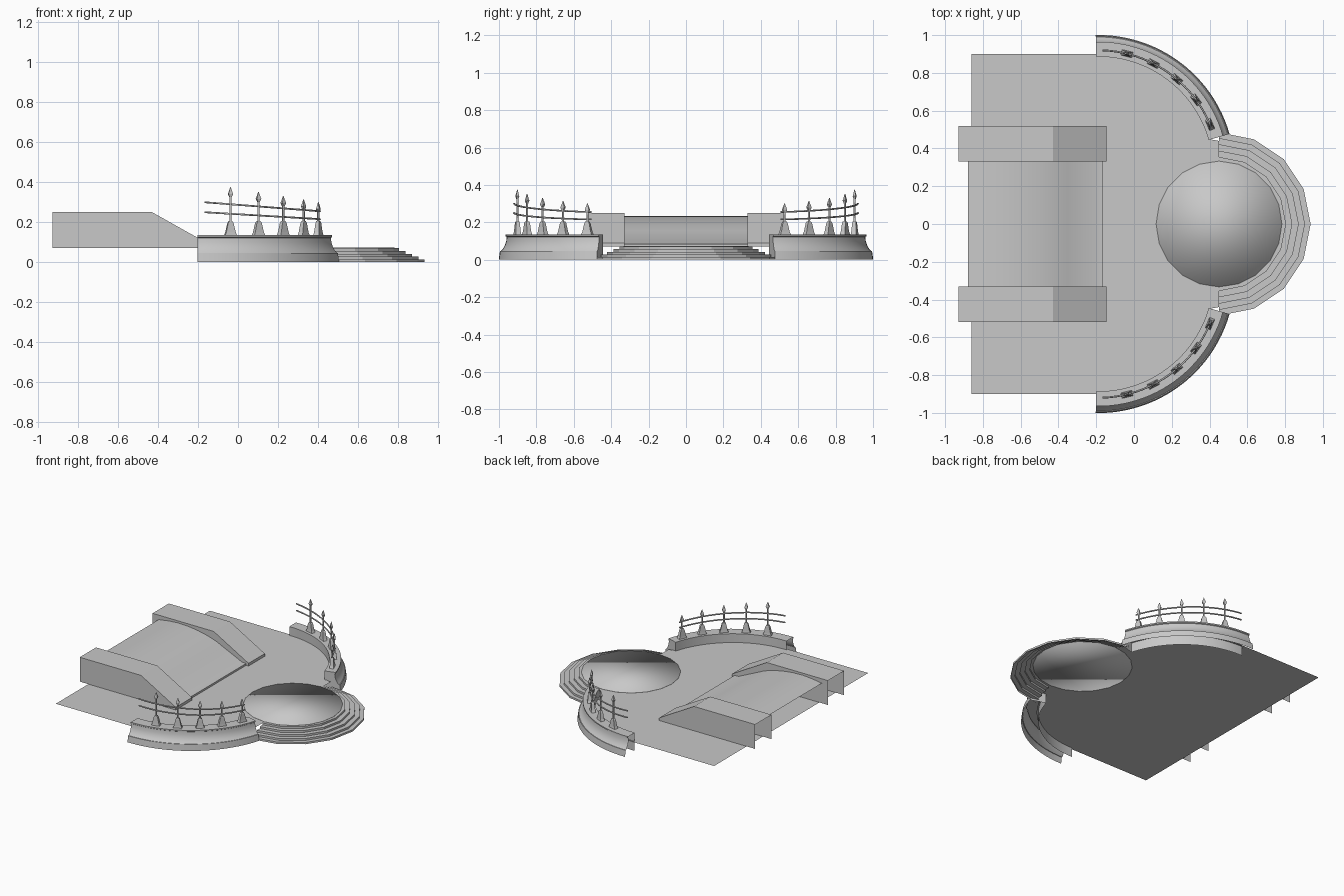
import bpy, bmesh
from math import sin, cos, radians, pi
from mathutils import Matrix, Vector

if "Cube" in bpy.data.objects:
    bpy.data.objects.remove(bpy.data.objects["Cube"], do_unlink=True)

stone = bpy.data.materials.new("grey_stone")
stone.use_nodes = True
GREY = (0.58, 0.58, 0.58, 1)
stone.diffuse_color = GREY
stone.node_tree.nodes["Principled BSDF"].inputs["Base Color"].default_value = GREY

CX, CY = -0.19, 0.277      # centre of the curved wall
FLOOR = 0.07
RAIL_R = 0.643


def finish(name, bm, smooth=None, mirror=False, fix=True):
    if fix:
        bmesh.ops.recalc_face_normals(bm, faces=bm.faces[:])
    me = bpy.data.meshes.new(name)
    bm.to_mesh(me)
    bm.free()
    me.materials.append(stone)
    ob = bpy.data.objects.new(name, me)
    bpy.context.scene.collection.objects.link(ob)
    if smooth:
        bpy.ops.object.select_all(action='DESELECT')
        ob.select_set(True)
        bpy.context.view_layer.objects.active = ob
        bpy.ops.object.shade_smooth_by_angle(angle=radians(smooth))
    if mirror:
        mod = ob.modifiers.new("Mirror", 'MIRROR')
        mod.use_axis = (False, True, False)
        mod.use_mirror_merge = False
    return ob


def loft(sections, closed=False, cap_start=False, cap_end=False):
    """Skin a list of equal-length point rows."""
    bm = bmesh.new()
    rows = [[bm.verts.new(p) for p in s] for s in sections]
    n = len(rows[0])
    for a, b in zip(rows, rows[1:]):
        for i in range(n if closed else n - 1):
            j = (i + 1) % n
            bm.faces.new((a[i], a[j], b[j], b[i]))
    if cap_start:
        bm.faces.new(rows[0])
    if cap_end:
        bm.faces.new(rows[-1])
    return bm


def around(r, deg, z=0.0, cx=CX, cy=CY):
    a = radians(deg)
    return Vector((cx + r * cos(a), cy + r * sin(a), z))


def spread(a, b, n):
    return [a + (b - a) * i / n for i in range(n + 1)]


# Floor slab: straight at the back, following the curved walls at the front
half = [Vector((-0.86, 0.9, FLOOR)), Vector((-0.2, 0.9, FLOOR))]
half += [around(0.62, d, FLOOR) for d in spread(90, 16, 16)]
half += [Vector((0.45, 0.44, FLOOR))]
bm = bmesh.new()
outline = half + [Vector((p.x, -p.y, p.z)) for p in reversed(half)]
face = bm.faces.new([bm.verts.new(p) for p in outline])
face.normal_update()
if face.normal.z < 0:
    face.normal_flip()
finish("floor", bm, fix=False)

# Curved retaining walls with a lip, a cove and a plinth
wall_profile = [(0.609, 0), (0.609, 0.135), (0.688, 0.135), (0.688, 0.126),
                (0.682, 0.122), (0.684, 0.1), (0.691, 0.078), (0.701, 0.06),
                (0.713, 0.046), (0.718, 0.046), (0.724, 0)]
bm = loft([[around(r, d, z) for r, z in wall_profile] for d in spread(16, 91, 24)],
          cap_start=True)
finish("curved_wall", bm, smooth=30, mirror=True)

# Half-round steps
step_profile = []
radii = [0.485, 0.455, 0.422, 0.388, 0.355]
for i, r in enumerate(radii):
    step_profile += [(r, FLOOR * i / 5), (r, FLOOR * (i + 1) / 5)]
step_profile.append((0.3, FLOOR))
bm = loft([[around(r, d, z, 0.45, 0) for r, z in step_profile] for d in spread(-90, 90, 8)])
finish("round_steps", bm)

# Round slab on the steps, softly shaded across its rim
bm = bmesh.new()
bmesh.ops.create_cone(bm, cap_ends=True, segments=20, radius1=0.333, radius2=0.333,
                      depth=0.008, matrix=Matrix.Translation((0.45, 0, FLOOR)))
for f in bm.faces:
    f.smooth = True
finish("round_slab", bm)

# Side blocks of the ramp: hollow, open below and at the back
block_side = [(-0.93, 0.25), (-0.43, 0.25), (-0.145, 0.09), (-0.145, FLOOR)]
bm = bmesh.new()
inner, outer = [[bm.verts.new((x, y, z)) for x, z in block_side + [(-0.93, FLOOR)]]
                for y in (0.33, 0.52)]
bm.faces.new(inner)
bm.faces.new(outer)
for i in range(3):
    bm.faces.new((inner[i], inner[i + 1], outer[i + 1], outer[i]))
finish("ramp_side_block", bm, mirror=True)

# Ramp deck between the blocks
deck = [(-0.88, 0.217), (-0.8, 0.229), (-0.72, 0.235), (-0.64, 0.232), (-0.56, 0.222),
        (-0.48, 0.205), (-0.41, 0.183), (-0.354, 0.157), (-0.2, 0.086),
        (-0.165, 0.084), (-0.165, FLOOR)]
bm = loft([[Vector((x, y, z)) for x, z in deck] for y in (0.33, -0.33)])
for f in bm.faces:
    if f.normal.z < 0:
        f.normal_flip()
finish("ramp_deck", bm, smooth=25)

# Handrails, sloping down toward the steps
for name, z0, slope in (("upper_rail", 0.287, 0.078), ("lower_rail", 0.24, 0.06)):
    rows = []
    for d in spread(88, 21, 20):
        z = z0 - slope * around(RAIL_R, d).x
        rows.append([around(RAIL_R + 0.005 * cos(k * pi / 3), d, z + 0.005 * sin(k * pi / 3))
                     for k in range(6)])
    finish(name, loft(rows, True, True, True), smooth=70, mirror=True)


def ring_stack(spot, deg, levels, sides):
    """Stack of rings (tangent half-width, radial half-width, height)."""
    turn = Matrix.Rotation(radians(deg), 3, 'Z')
    rows = []
    for t, r, z in levels:
        ring = [(k + 0.5) * 2 * pi / sides for k in range(sides)]
        scale = 1 / cos(pi / sides)
        rows.append([spot + turn @ Vector((r * scale * cos(a), t * scale * sin(a), z))
                     for a in ring])
    return loft(rows, True, True, True)


# Fence posts: flared foot, thin rod and spear head
for i in range(5):
    deg = 76.3 - 13.35 * i
    spot = around(RAIL_R, deg)
    top = 0.369 - 0.168 * spot.x
    foot = [(0.03, 0.015, 0.135), (0.024, 0.013, 0.15), (0.014, 0.01, 0.195),
            (0.008, 0.008, 0.205)]
    finish("post_foot_%d" % (i + 1), ring_stack(spot, deg, foot, 4), mirror=True)
    rod = [(0.005, 0.005, 0.2), (0.005, 0.005, top - 0.045)]
    finish("post_rod_%d" % (i + 1), ring_stack(spot, deg, rod, 6), smooth=70, mirror=True)
    head = [(0.005, 0.005, top - 0.05), (0.012, 0.008, top - 0.035), (0.001, 0.001, top)]
    finish("spear_head_%d" % (i + 1), ring_stack(spot, deg, head, 4), mirror=True)
